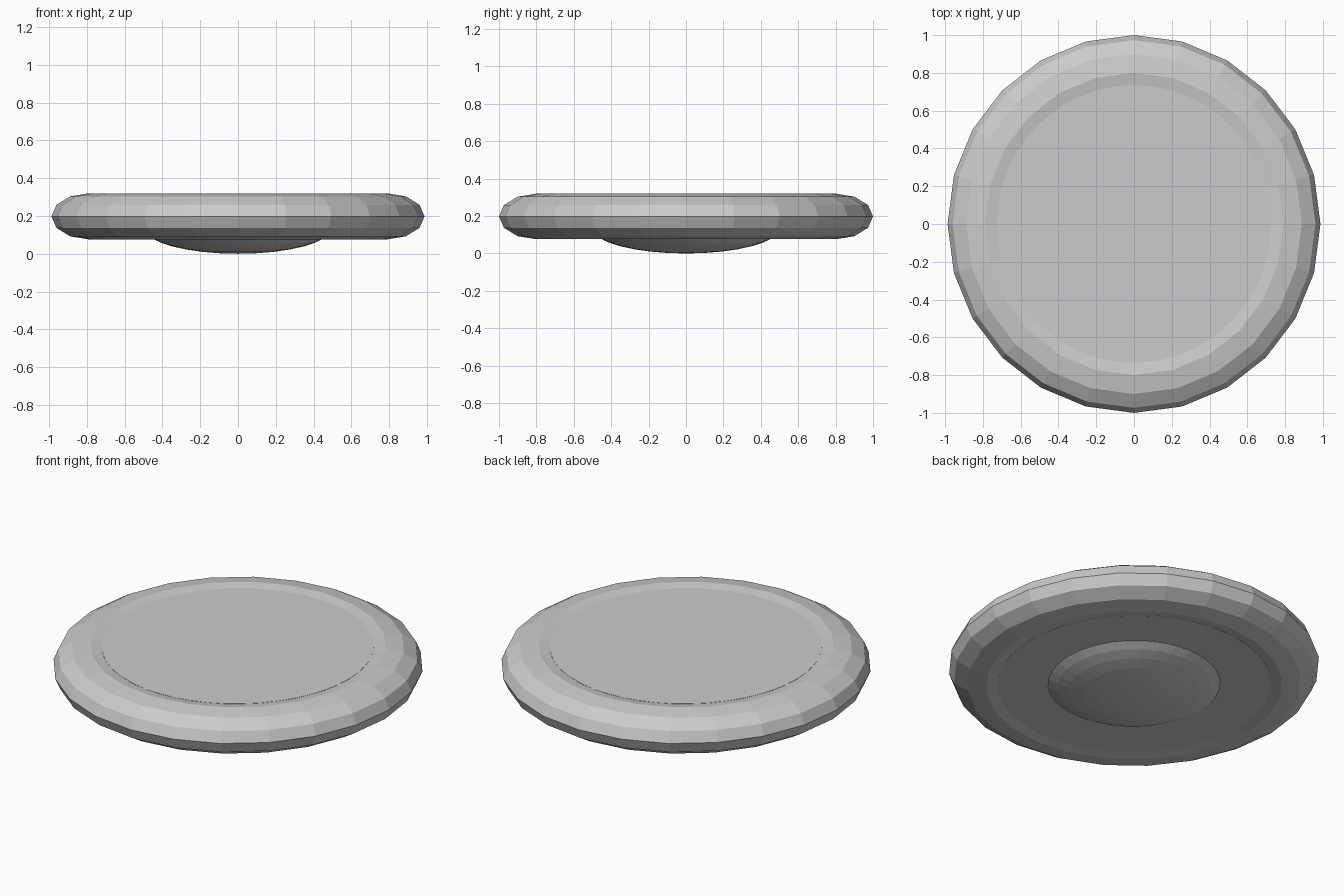
import bpy

if "Cube" in bpy.data.objects:
    bpy.data.objects.remove(bpy.data.objects["Cube"])

SX = 0.987   # the model is very slightly narrower across x


def finish(obj, name, scale):
    obj.name = name
    obj.scale = scale
    bpy.ops.object.transform_apply(location=False, rotation=False, scale=True)
    bpy.ops.object.shade_flat()


# Rounded outer rim: a flattened low-poly ring
bpy.ops.mesh.primitive_torus_add(major_radius=0.8, minor_radius=0.2,
                                 major_segments=24, minor_segments=12,
                                 location=(0, 0, 0.198))
finish(bpy.context.object, "rim", (SX, 1, 0.61))

# Flat disc filling the ring, slightly proud of it on both faces
bpy.ops.mesh.primitive_cylinder_add(vertices=48, radius=0.735, depth=0.226,
                                    location=(0, 0, 0.198))
finish(bpy.context.object, "centre_disc", (SX, 1, 1))

# Shallow dome under the disc, a flattened ball mostly hidden inside
bpy.ops.mesh.primitive_uv_sphere_add(segments=32, ring_count=16, radius=0.5,
                                     location=(0, 0, 0.134))
finish(bpy.context.object, "bottom_dome", (SX, 1, 0.268))
